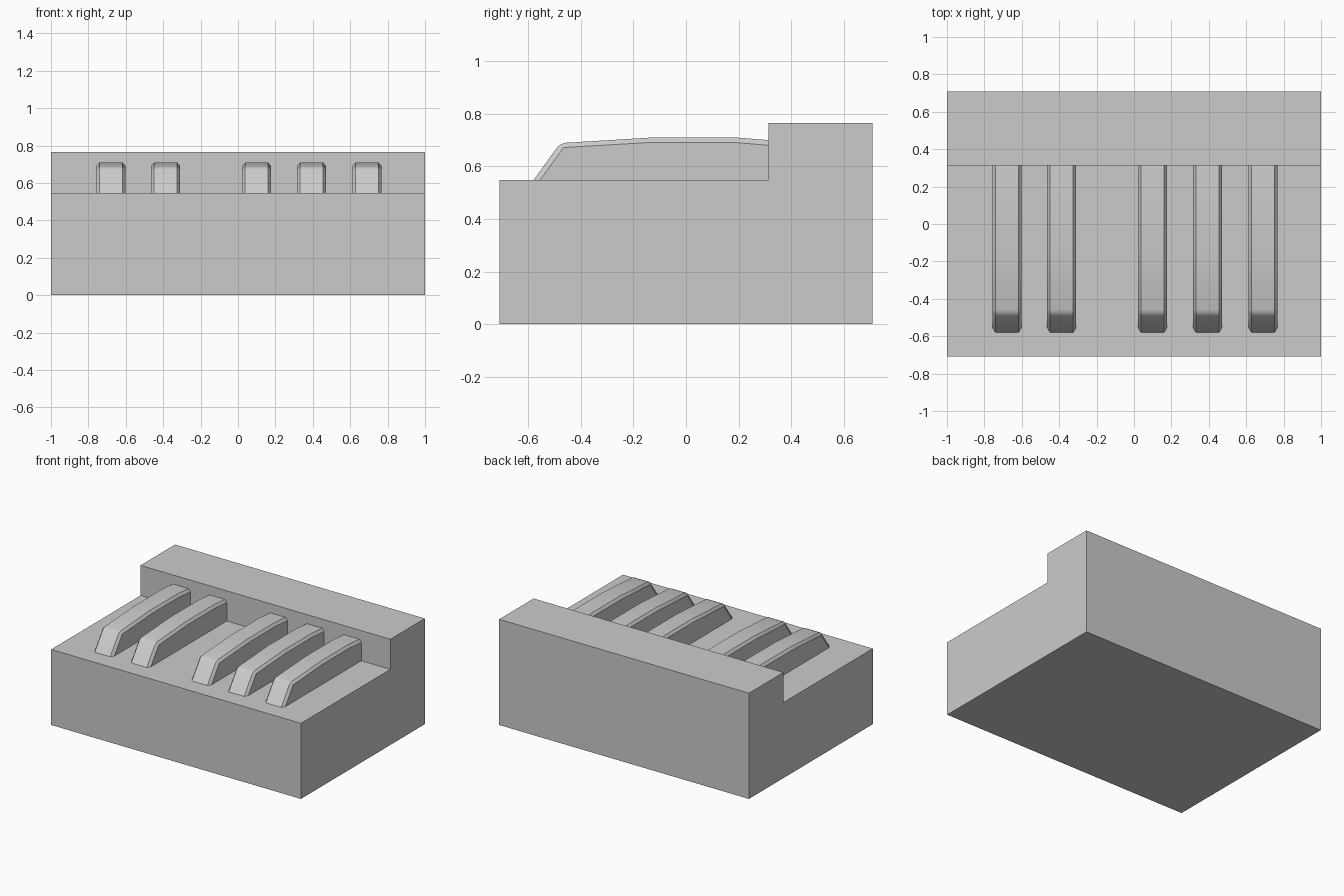
import bpy, bmesh

if "Cube" in bpy.data.objects:
    bpy.data.objects.remove(bpy.data.objects["Cube"])

HALF_W = 0.0775   # half width of a key
INSET = 0.0155    # chamfer inset on the top edges


def finish(name, bm, smooth=False):
    bmesh.ops.remove_doubles(bm, verts=bm.verts, dist=1e-5)
    bmesh.ops.recalc_face_normals(bm, faces=bm.faces)
    mesh = bpy.data.meshes.new(name)
    bm.to_mesh(mesh)
    bm.free()
    obj = bpy.data.objects.new(name, mesh)
    bpy.context.collection.objects.link(obj)
    if smooth:
        bpy.ops.object.select_all(action='DESELECT')
        obj.select_set(True)
        bpy.context.view_layer.objects.active = obj
        bpy.ops.object.shade_smooth_by_angle(angle=0.56)
    return obj


# Stepped base block: side profile extruded along x
bm = bmesh.new()
profile = [(-0.708, 0), (0.708, 0), (0.708, 0.765), (0.314, 0.765),
           (0.314, 0.547), (-0.708, 0.547)]
face = bm.faces.new([bm.verts.new((-1, y, z)) for y, z in profile])
ext = bmesh.ops.extrude_face_region(bm, geom=[face])
moved = [g for g in ext["geom"] if isinstance(g, bmesh.types.BMVert)]
bmesh.ops.translate(bm, verts=moved, vec=(2, 0, 0))
finish("stepped_base", bm)

# Curved keys: crest line and shoulder line, slightly sunk into the base
crest = [(-0.594, 0.527), (-0.489, 0.672), (-0.478, 0.682), (-0.458, 0.689),
         (-0.13, 0.709), (0.19, 0.709), (0.33, 0.698)]
shoulder = [(-0.569, 0.527), (-0.465, 0.671), (-0.465, 0.671), (-0.465, 0.671),
            (-0.125, 0.691), (0.175, 0.691), (0.33, 0.678)]


def key(name, cx):
    bm = bmesh.new()

    def line(points, x):
        return [bm.verts.new((cx + x, y, z)) for y, z in points]

    lines = [line(shoulder, -HALF_W), line(crest, INSET - HALF_W),
             line(crest, HALF_W - INSET), line(shoulder, HALF_W)]
    # crown and chamfers
    for a, b in zip(lines, lines[1:]):
        for i in range(len(crest) - 1):
            bm.faces.new((a[i], a[i + 1], b[i + 1], b[i]))
    # side walls, back end and underside
    left, right = [bm.verts.new((cx + s * HALF_W, 0.33, 0.527)) for s in (-1, 1)]
    for row, foot in ((lines[0], left), (lines[3], right)):
        bm.faces.new([row[0], row[1]] + row[4:] + [foot])
        # keep the repeated corner points welded to the wall corner
        for v in row[2:4]:
            v.co = row[1].co
    bm.faces.new([left] + [l[-1] for l in lines] + [right])
    bm.faces.new([left] + [l[0] for l in lines] + [right])
    finish(name, bm, smooth=True)


for n, x in enumerate((-0.679, -0.387, 0.099, 0.393, 0.690)):
    key(f"key_{n + 1}", x)
